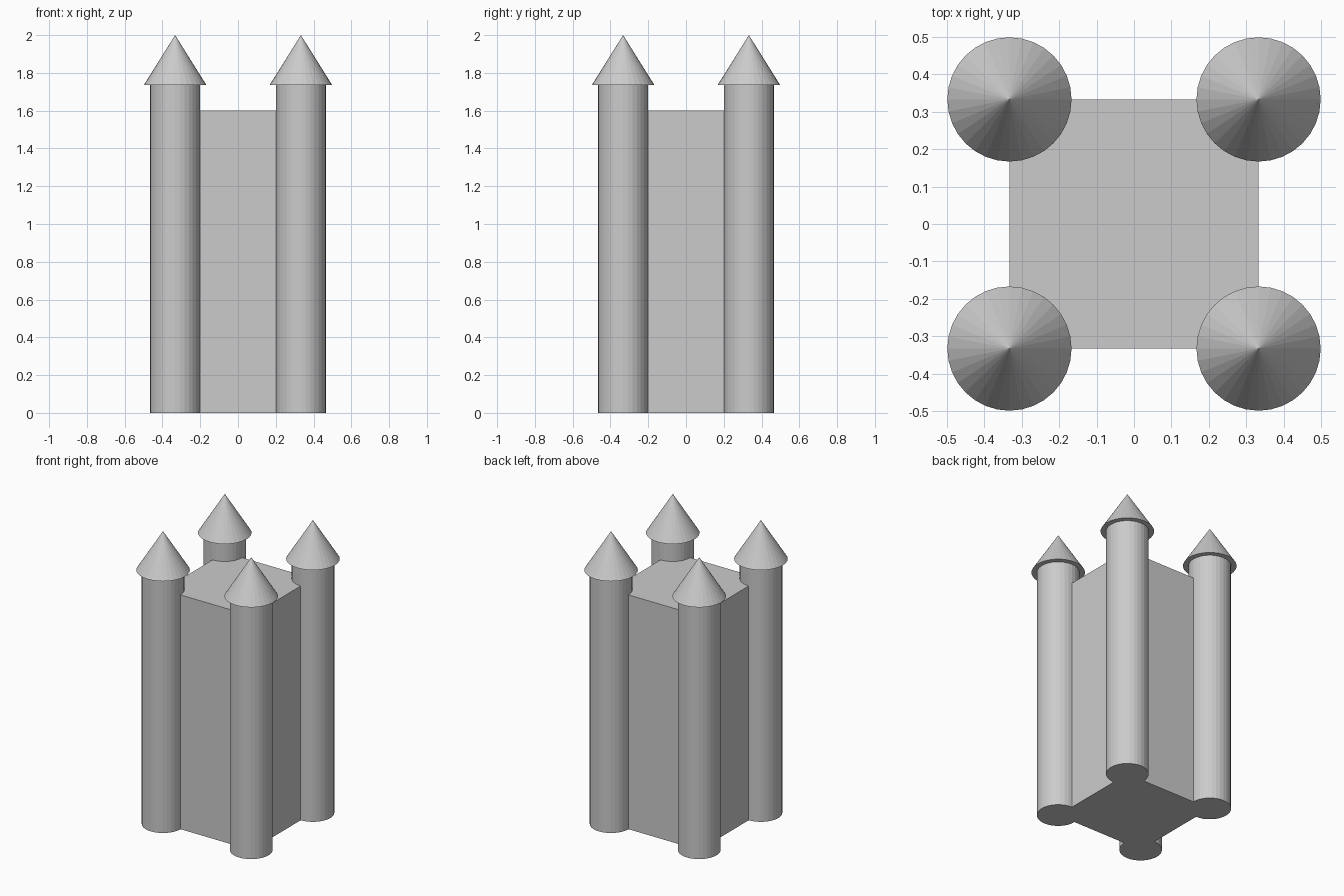
import bpy

if "Cube" in bpy.data.objects:
    bpy.data.objects.remove(bpy.data.objects["Cube"])

HALF = 0.333      # half width of the keep, also the tower centre offset
KEEP_H = 1.6
TOWER_H = 1.735
TOTAL_H = 2.0
SIDES = 32

# Square central keep
bpy.ops.mesh.primitive_cube_add(size=1, location=(0, 0, KEEP_H / 2))
keep = bpy.context.object
keep.name = "keep"
keep.scale = (2 * HALF, 2 * HALF, KEEP_H)
bpy.ops.object.transform_apply(location=False, rotation=False, scale=True)


def add_tower(label, x, y):
    # Round corner tower
    bpy.ops.mesh.primitive_cylinder_add(
        vertices=SIDES, radius=0.132, depth=TOWER_H, location=(x, y, TOWER_H / 2))
    bpy.context.object.name = f"{label}_tower"
    # Overhanging conical roof
    roof_h = TOTAL_H - TOWER_H
    bpy.ops.mesh.primitive_cone_add(
        vertices=SIDES, radius1=0.166, radius2=0, depth=roof_h,
        location=(x, y, TOWER_H + roof_h / 2))
    bpy.context.object.name = f"{label}_tower_roof"


# One tower centred on each corner of the keep
for depth_name, y in (("front", -HALF), ("back", HALF)):
    for side_name, x in (("left", -HALF), ("right", HALF)):
        add_tower(f"{depth_name}_{side_name}", x, y)
